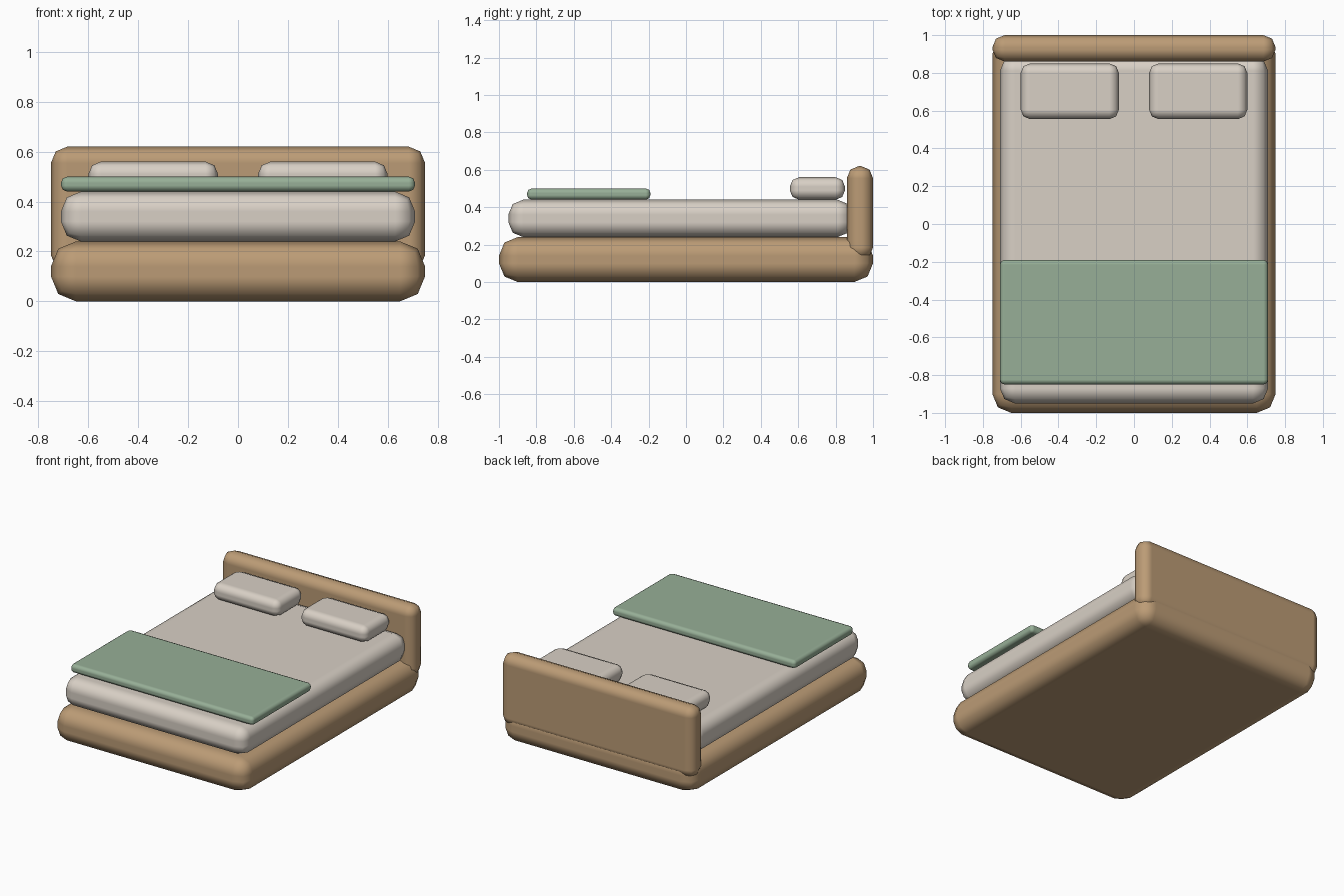
import bpy

cube = bpy.data.objects.get("Cube")
if cube:
    bpy.data.objects.remove(cube, do_unlink=True)


def material(name, rgb):
    mat = bpy.data.materials.new(name)
    mat.use_nodes = True
    color = (*rgb, 1.0)
    mat.diffuse_color = color
    mat.node_tree.nodes["Principled BSDF"].inputs["Base Color"].default_value = color
    return mat


wood = material("warm wood", (0.50, 0.33, 0.18))
linen = material("pale linen", (0.69, 0.63, 0.56))
sage = material("sage green", (0.31, 0.43, 0.31))


def soft_box(name, x, y, z, radius, mat):
    """Rounded box spanning the given (low, high) ranges."""
    spans = (x, y, z)
    bpy.ops.mesh.primitive_cube_add(size=1, location=[(a + b) / 2 for a, b in spans])
    obj = bpy.context.object
    obj.name = name
    obj.scale = [b - a for a, b in spans]
    bpy.ops.object.transform_apply(location=False, rotation=False, scale=True)
    obj.data.materials.append(mat)
    bpy.ops.object.shade_smooth()
    bevel = obj.modifiers.new("Rounded edges", "BEVEL")
    bevel.width = radius
    bevel.segments = 2
    bevel.harden_normals = True
    return obj


# Frame and headboard
soft_box("bed_base", (-0.75, 0.75), (-1, 1), (0, 0.24), 0.1, wood)
soft_box("headboard", (-0.75, 0.75), (0.86, 1), (0.12, 0.62), 0.065, wood)

# Bedding
soft_box("mattress", (-0.71, 0.71), (-0.95, 0.89), (0.24, 0.44), 0.08, linen)
soft_box("folded_blanket", (-0.71, 0.71), (-0.85, -0.19), (0.44, 0.5), 0.025, sage)

# Pillows
for name, side in (("left_pillow", 1), ("right_pillow", -1)):
    x = sorted((side * 0.08, side * 0.6))
    soft_box(name, x, (0.555, 0.85), (0.44, 0.56), 0.05, linen)
